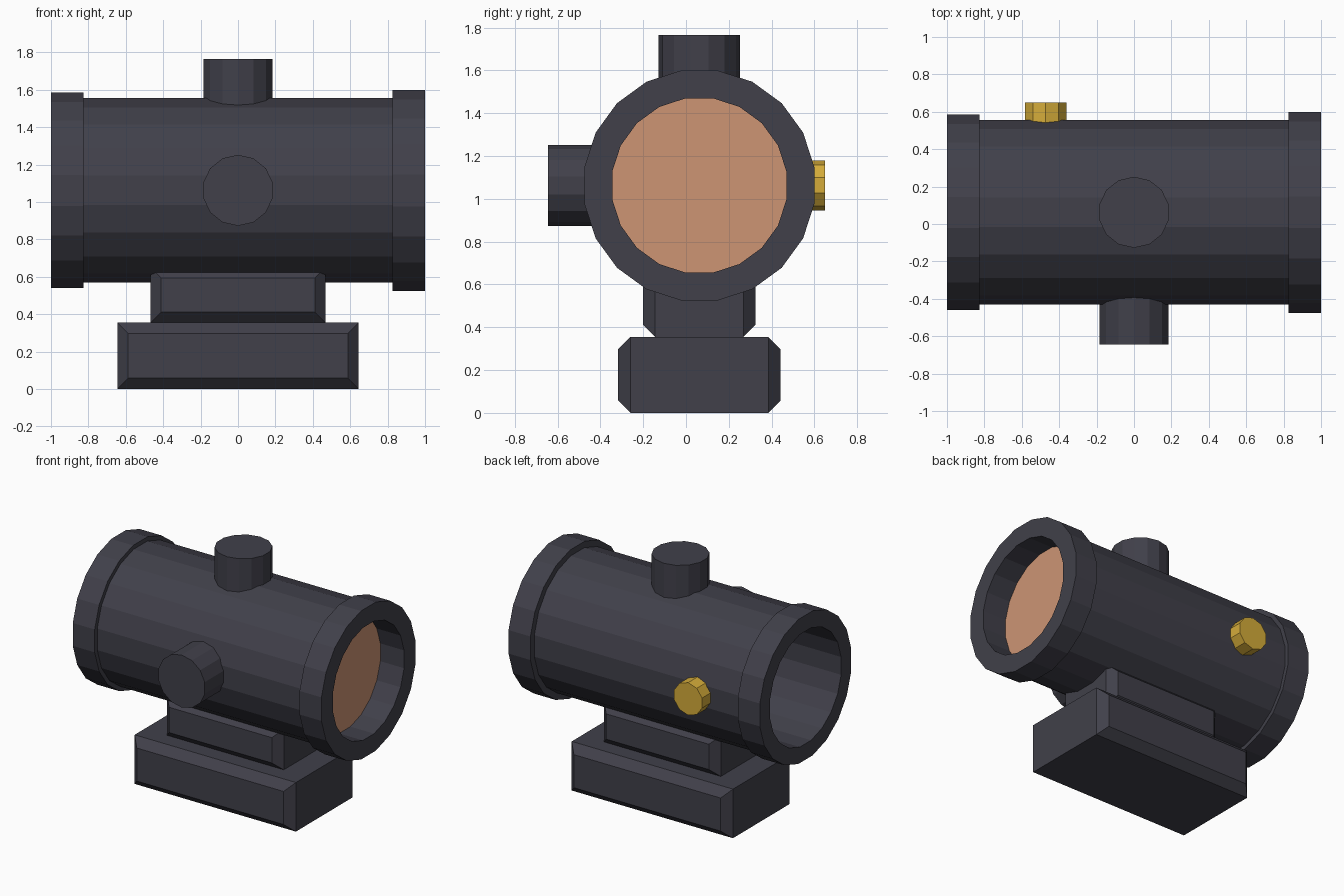
import bpy
import bmesh
import math
from mathutils import Matrix, Vector

cube = bpy.data.objects.get("Cube")
if cube:
    bpy.data.objects.remove(cube, do_unlink=True)

AXIS_Y, AXIS_Z = 0.0625, 1.0625   # centre line of the tube


def make_material(name, rgb):
    mat = bpy.data.materials.new(name)
    mat.use_nodes = True
    mat.diffuse_color = (*rgb, 1)
    mat.node_tree.nodes["Principled BSDF"].inputs["Base Color"].default_value = (*rgb, 1)
    return mat


charcoal = make_material("charcoal", (0.052, 0.051, 0.068))
amber = make_material("amber_lens", (0.61, 0.30, 0.175))
gold = make_material("gold", (0.66, 0.41, 0.042))


def finish(bm, name, mat):
    bmesh.ops.recalc_face_normals(bm, faces=bm.faces)
    mesh = bpy.data.meshes.new(name)
    bm.to_mesh(mesh)
    bm.free()
    mesh.materials.append(mat)
    obj = bpy.data.objects.new(name, mesh)
    bpy.context.collection.objects.link(obj)
    return obj


def ring_points(x, radius, sides):
    """Points round the tube axis, with a flat side on top."""
    for i in range(sides):
        a = 2 * math.pi * (i + 0.5) / sides
        yield Vector((x, AXIS_Y + radius * math.cos(a), AXIS_Z + radius * math.sin(a)))


def lathe(name, profile, sides, mat):
    """Turn a closed (x, radius) profile round the tube axis."""
    bm = bmesh.new()
    rings = [[bm.verts.new(p) for p in ring_points(x, r, sides)] for x, r in profile]
    for a, b in zip(rings, rings[1:] + rings[:1]):
        for i in range(sides):
            j = (i + 1) % sides
            bm.faces.new((a[i], a[j], b[j], b[i]))
    return finish(bm, name, mat)


def knob(name, start, end, radius, sides, turn, mat):
    """Prism from start to end, turned about its own axis."""
    start, end = Vector(start), Vector(end)
    along = end - start
    bm = bmesh.new()
    place = (Matrix.Translation((start + end) / 2)
             @ Vector((0, 0, 1)).rotation_difference(along).to_matrix().to_4x4()
             @ Matrix.Rotation(turn, 4, "Z"))
    bmesh.ops.create_cone(bm, cap_ends=True, segments=sides, radius1=radius,
                          radius2=radius, depth=along.length, matrix=place)
    return finish(bm, name, mat)


def mount_block(name, half_x, half_y, z0, z1, chamfer):
    """Box whose front and back faces are chamfered all round."""
    bm = bmesh.new()
    loops = []
    for y, inset in ((-half_y, chamfer), (chamfer - half_y, 0),
                     (half_y - chamfer, 0), (half_y, chamfer)):
        x, lo, hi = half_x - inset, z0 + inset, z1 - inset
        loops.append([bm.verts.new((px, AXIS_Y + y, pz))
                      for px, pz in ((-x, lo), (x, lo), (x, hi), (-x, hi))])
    for a, b in zip(loops, loops[1:]):
        for i in range(4):
            j = (i + 1) % 4
            bm.faces.new((a[i], a[j], b[j], b[i]))
    bm.faces.new(loops[0])
    bm.faces.new(loops[-1])
    return finish(bm, name, charcoal)


# Hollow tube with a raised collar at each end
BORE = 0.412
lathe("tube_housing", [(-1, BORE), (-1, 0.529), (-0.825, 0.529), (-0.825, 0.4985),
                       (0.825, 0.4985), (0.825, 0.544), (1, 0.544), (1, BORE)],
      20, charcoal)

# Lens disc set inside one end of the bore
bm = bmesh.new()
bm.faces.new([bm.verts.new(p) for p in ring_points(0.81, BORE, 20)])
finish(bm, "lens", amber)

# Adjustment knobs and the small gold cap
knob("top_knob", (0, AXIS_Y, 1.5), (0, AXIS_Y, 1.765), 0.19, 14, 0, charcoal)
knob("front_knob", (0, -0.38, AXIS_Z), (0, -0.645, AXIS_Z), 0.19, 14, 0, charcoal)
knob("gold_cap", (-0.472, 0.5, AXIS_Z), (-0.472, 0.65, AXIS_Z), 0.1175, 10, 0, gold)

# Stacked mount below the tube
mount_block("mount_riser", 0.467, 0.2625, 0.355, 0.65, 0.056)
mount_block("mount_base", 0.645, 0.38, 0, 0.355, 0.058)
